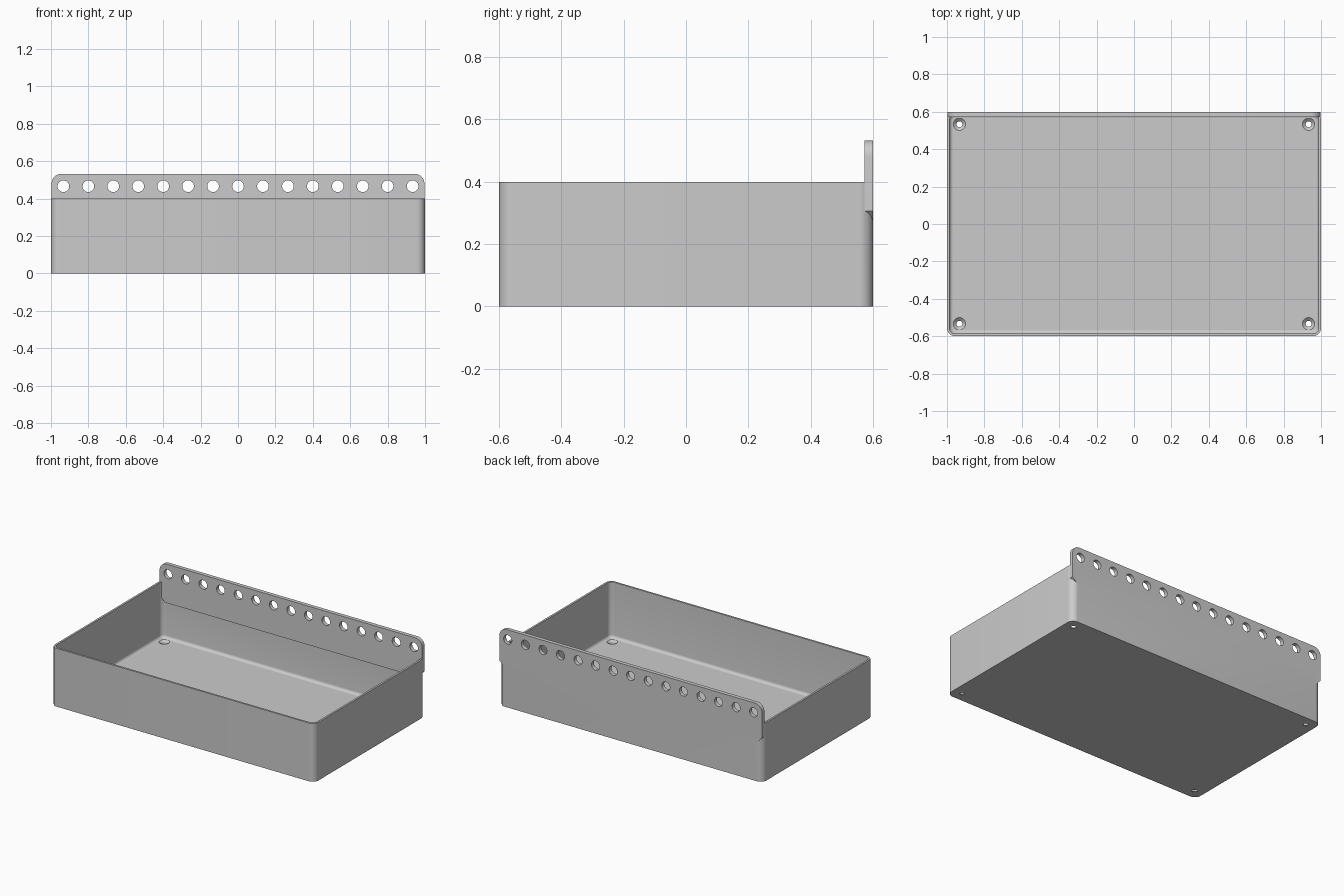
import bpy
import bmesh
from math import cos, sin, pi, radians

cube = bpy.data.objects.get("Cube")
if cube:
    bpy.data.objects.remove(cube, do_unlink=True)

HX, HY, HEIGHT = 1.0, 0.6, 0.4        # tray half sizes and height
RADIUS, WALL, FLOOR, FILLET = 0.044, 0.0133, 0.018, 0.02
PLATE_X, PLATE_Y = 0.9966, 0.5733     # rail half width and inner face
RAIL_TOP, RAIL_BOTTOM = 0.533, 0.267
PITCH = 2 / 15

grey = bpy.data.materials.new("plain grey")
grey.use_nodes = True
colour = (0.6, 0.6, 0.6, 1)
grey.diffuse_color = colour
grey.node_tree.nodes["Principled BSDF"].inputs["Base Color"].default_value = colour


def make_object(name, bm):
    bmesh.ops.recalc_face_normals(bm, faces=bm.faces)
    mesh = bpy.data.meshes.new(name)
    bm.to_mesh(mesh)
    bm.free()
    mesh.materials.append(grey)
    ob = bpy.data.objects.new(name, mesh)
    bpy.context.collection.objects.link(ob)
    return ob


def rounded_ring(inset, z, steps=8):
    """Rounded rectangle, inset from the tray outline."""
    r = max(RADIUS - inset, 0.006)
    cx, cy = HX - inset - r, HY - inset - r
    points = []
    for k, (sx, sy) in enumerate([(1, 1), (-1, 1), (-1, -1), (1, -1)]):
        for i in range(steps + 1):
            a = (k + i / steps) * pi / 2
            points.append((sx * cx + r * cos(a), sy * cy + r * sin(a), z))
    return points


def loft(name, rings):
    """Skin a stack of closed rings and cap both ends."""
    bm = bmesh.new()
    loops = [[bm.verts.new(p) for p in ring] for ring in rings]
    for low, high in zip(loops, loops[1:]):
        for i in range(len(low)):
            j = (i + 1) % len(low)
            bm.faces.new((low[i], low[j], high[j], high[i]))
    bm.faces.new(loops[0])
    bm.faces.new(loops[-1])
    return make_object(name, bm)


def circle(r, x, z, axis, level, sides=32):
    ring = []
    for i in range(sides):
        u, v = r * cos(2 * pi * i / sides), r * sin(2 * pi * i / sides)
        ring.append((x + u, level, z + v) if axis == "y" else (x + u, z + v, level))
    return ring


def boolean(target, tool, operation):
    mod = target.modifiers.new(tool.name, "BOOLEAN")
    mod.object, mod.operation, mod.solver = tool, operation, "EXACT"
    bpy.context.view_layer.objects.active = target
    bpy.ops.object.modifier_apply(modifier=mod.name)
    bpy.data.objects.remove(tool, do_unlink=True)


# Open tray: outside wall, rim, inside wall, filleted floor
rings = [rounded_ring(0, 0), rounded_ring(0, HEIGHT), rounded_ring(WALL, HEIGHT)]
for i in range(7):
    a = i / 6 * pi / 2
    rings.append(rounded_ring(WALL + FILLET * (1 - cos(a)),
                              FLOOR + FILLET * (1 - sin(a))))
tray = loft("hanging_tray", rings)

# Back rail: rounded top corners, chamfered bottom corners
corner = 0.053
half = [(PLATE_X - 0.04, RAIL_BOTTOM), (PLATE_X, RAIL_BOTTOM + 0.04)]
for i in range(9):
    a = i / 8 * pi / 2
    half.append((PLATE_X - corner + corner * cos(a), RAIL_TOP - corner + corner * sin(a)))
outline = half + [(-x, z) for x, z in reversed(half)]
rail = loft("back_rail", [[(x, y, z) for x, z in outline] for y in (PLATE_Y, HY)])

# Row of hanging holes through the rail
for i in range(15):
    x = (i - 7) * PITCH
    z = RAIL_TOP - PITCH / 2
    hole = loft("rail_hole", [circle(0.031, x, z, "y", y) for y in (0.5, 0.7)])
    boolean(rail, hole, "DIFFERENCE")

boolean(tray, rail, "UNION")

# Countersunk screw holes in the floor corners
for sx in (-1, 1):
    for sy in (-1, 1):
        profile = [(0.016, -0.02), (0.016, 0.003), (0.033, FLOOR), (0.033, 0.06)]
        hole = loft("screw_hole", [circle(r, sx * 7 * PITCH, sy * 4 * PITCH, "z", z)
                                   for r, z in profile])
        boolean(tray, hole, "DIFFERENCE")

# Smooth the rounded corners, keep edges crisp
bpy.ops.object.select_all(action="DESELECT")
tray.select_set(True)
bpy.context.view_layer.objects.active = tray
bpy.ops.object.shade_smooth_by_angle(angle=radians(30))
